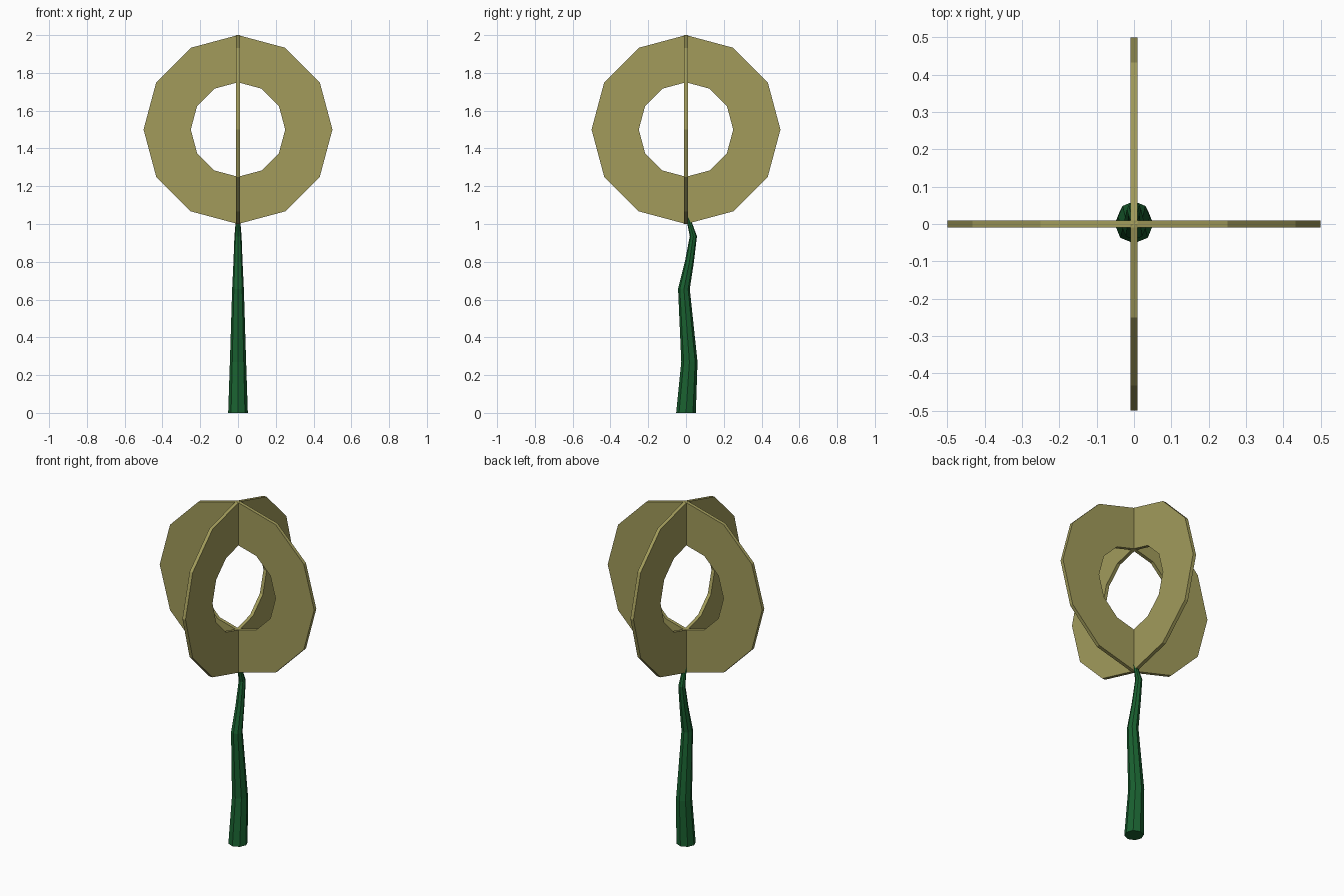
import bpy, bmesh
from math import cos, sin, pi

if "Cube" in bpy.data.objects:
    bpy.data.objects.remove(bpy.data.objects["Cube"])


def make_material(name, rgb):
    mat = bpy.data.materials.new(name)
    mat.diffuse_color = (*rgb, 1)
    mat.use_nodes = True
    mat.node_tree.nodes["Principled BSDF"].inputs["Base Color"].default_value = mat.diffuse_color
    return mat


def add_object(name, bm, mat):
    bmesh.ops.recalc_face_normals(bm, faces=bm.faces)
    mesh = bpy.data.meshes.new(name)
    bm.to_mesh(mesh)
    bm.free()
    mesh.materials.append(mat)
    obj = bpy.data.objects.new(name, mesh)
    bpy.context.collection.objects.link(obj)
    return obj


def bridge(bm, a, b):
    n = len(a)
    for i in range(n):
        j = (i + 1) % n
        bm.faces.new((a[i], a[j], b[j], b[i]))


# Flat twelve-sided ring standing upright in the XZ plane
def make_ring(name, turn, mat, centre=1.5, outer=0.5, inner=0.25, half=0.01, sides=12):
    bm = bmesh.new()
    loops = []
    for r, y in ((outer, -half), (outer, half), (inner, half), (inner, -half)):
        loops.append([bm.verts.new((r * cos(2 * pi * i / sides), y,
                                    centre + r * sin(2 * pi * i / sides)))
                      for i in range(sides)])
    for k in range(4):
        bridge(bm, loops[k], loops[(k + 1) % 4])
    obj = add_object(name, bm, mat)
    obj.rotation_euler.z = turn


# Crooked tapering stem: (y, z, radius) at each bend
def make_stem(name, mat, sides=8):
    path = [(0, 0, 0.052), (0.018, 0.27, 0.043), (-0.011, 0.656, 0.031),
            (0.018, 0.80, 0.024), (0.039, 0.935, 0.019), (0.002, 1.065, 0.008)]
    bm = bmesh.new()
    loops = [[bm.verts.new((r * cos(2 * pi * i / sides),
                            y + r * sin(2 * pi * i / sides), z))
              for i in range(sides)] for y, z, r in path]
    for a, b in zip(loops, loops[1:]):
        bridge(bm, a, b)
    bm.faces.new(loops[0])
    bm.faces.new(loops[-1])
    add_object(name, bm, mat)


olive = make_material("olive", (0.36, 0.33, 0.105))
green = make_material("dark_green", (0.01, 0.12, 0.03))

# Two crossed rings form the head
make_ring("head_ring_front", 0, olive)
make_ring("head_ring_side", pi / 2, olive)
make_stem("stem", green)
